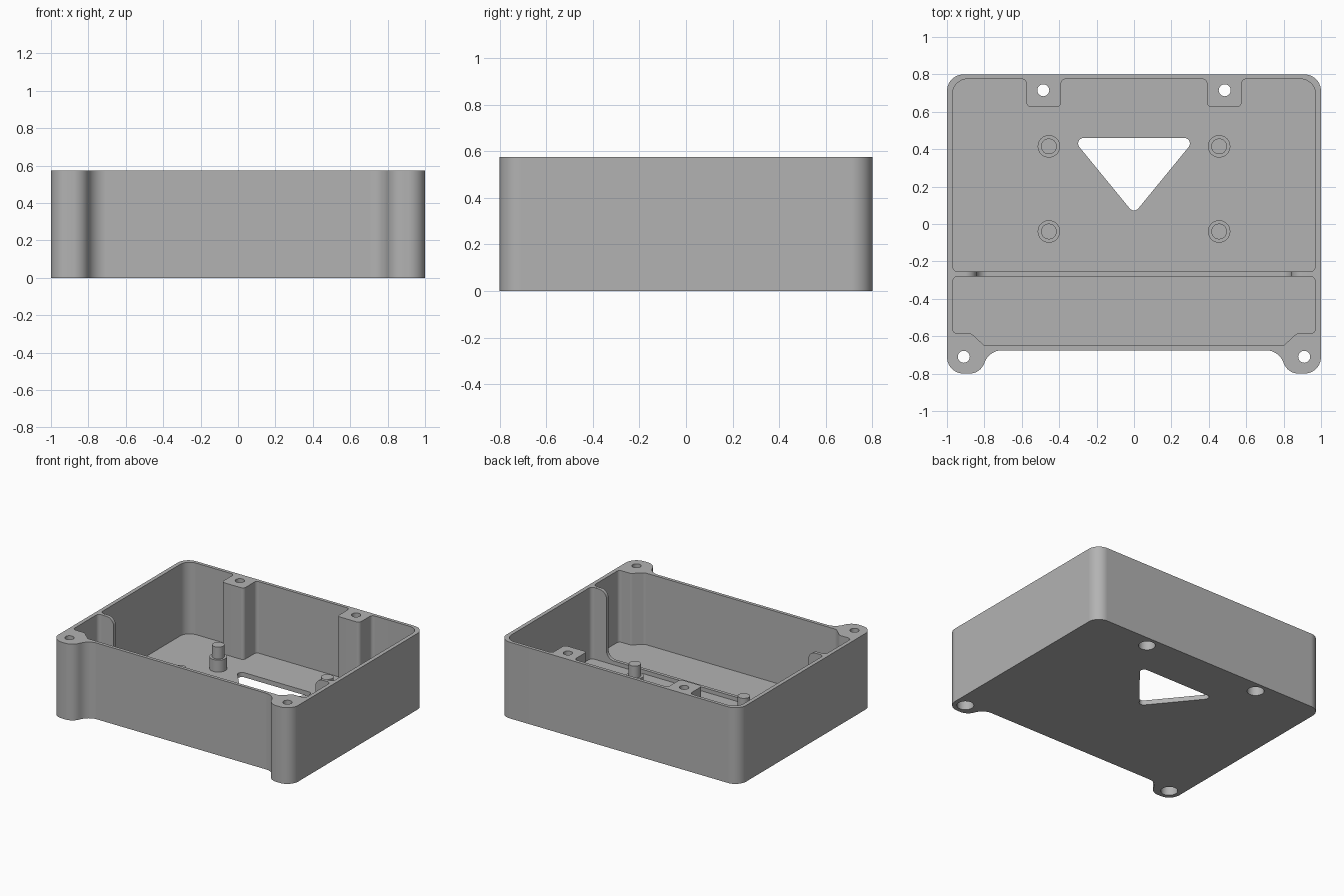
import bpy, bmesh, math
from mathutils import Vector

if "Cube" in bpy.data.objects:
    bpy.data.objects.remove(bpy.data.objects["Cube"])

H = 0.575       # case height
FLOOR = 0.035   # floor thickness

grey = bpy.data.materials.new("case_grey")
grey.use_nodes = True
grey.diffuse_color = (0.45, 0.45, 0.45, 1)
grey.node_tree.nodes["Principled BSDF"].inputs["Base Color"].default_value = (0.45, 0.45, 0.45, 1)


def rounded(corners, steps=12):
    """Polygon of (x, y, radius) corners with every corner filleted."""
    out = []
    for i, (x, y, r) in enumerate(corners):
        p = Vector((x, y))
        a = (Vector(corners[i - 1][:2]) - p).normalized()
        b = (Vector(corners[(i + 1) % len(corners)][:2]) - p).normalized()
        if r == 0:
            out.append(p)
            continue
        half = a.angle(b) / 2
        centre = p + (a + b).normalized() * (r / math.sin(half))
        reach = r / math.tan(half)
        start, end = p + a * reach - centre, p + b * reach - centre
        sweep = start.angle(end)
        for k in range(steps + 1):
            t = k / steps
            out.append(centre + (start * math.sin((1 - t) * sweep)
                                 + end * math.sin(t * sweep)) / math.sin(sweep))
    return out


def mirrored(half):
    """Complete a half outline by reflecting it across x = 0."""
    return half + [(-x, y, r) for x, y, r in reversed(half)]


def prism(name, points, low, high, along_y=False):
    """Extrude a flat outline along z, or an x-z outline along y."""
    bm = bmesh.new()
    put = (lambda p, h: (p.x, h, p.y)) if along_y else (lambda p, h: (p.x, p.y, h))
    face = bm.faces.new([bm.verts.new(put(p, low)) for p in points])
    top = bmesh.ops.extrude_face_region(bm, geom=[face])["geom"]
    shift = Vector((0, high - low, 0) if along_y else (0, 0, high - low))
    bmesh.ops.translate(bm, vec=shift, verts=[g for g in top if isinstance(g, bmesh.types.BMVert)])
    bmesh.ops.recalc_face_normals(bm, faces=bm.faces)
    mesh = bpy.data.meshes.new(name)
    bm.to_mesh(mesh)
    bm.free()
    mesh.materials.append(grey)
    obj = bpy.data.objects.new(name, mesh)
    bpy.context.collection.objects.link(obj)
    return obj


def disc(x, y, r, steps=40):
    return [Vector((x + r * math.cos(2 * math.pi * k / steps),
                    y + r * math.sin(2 * math.pi * k / steps))) for k in range(steps)]


def cut(body, cutter):
    """Subtract the cutter, bake the result and discard the cutter."""
    mod = body.modifiers.new("cut", 'BOOLEAN')
    mod.operation, mod.solver, mod.object = 'DIFFERENCE', 'EXACT', cutter
    bpy.context.view_layer.update()
    graph = bpy.context.evaluated_depsgraph_get()
    mesh = bpy.data.meshes.new_from_object(body.evaluated_get(graph))
    body.modifiers.clear()
    body.data = mesh
    bpy.data.objects.remove(cutter)


def finish(obj):
    bpy.ops.object.select_all(action='DESELECT')
    obj.select_set(True)
    bpy.context.view_layer.objects.active = obj
    bpy.ops.object.shade_smooth_by_angle(angle=math.radians(30))
    obj.modifiers.new("clean_normals", 'WEIGHTED_NORMAL').keep_sharp = True


# Outer block with two screw feet at the front
outline = mirrored([(0.77, -0.675, 0.1), (0.825, -0.8, 0.085), (1, -0.8, 0.09), (1, 0.8, 0.09)])
case = prism("case", rounded(outline), 0, H)

# Main compartment, leaving two screw bosses on the back wall
main = mirrored([(0.97, -0.255, 0.03), (0.97, 0.775, 0.08), (0.575, 0.775, 0.025),
                 (0.575, 0.625, 0.025), (0.39, 0.625, 0.025), (0.39, 0.775, 0.025)])
cut(case, prism("main_cutter", rounded(main), FLOOR, 0.8))

# Front compartment, narrowed around the feet
front = mirrored([(0.8, -0.65, 0.03), (0.87, -0.585, 0.03), (0.97, -0.585, 0.025),
                  (0.97, -0.28, 0.03)])
cut(case, prism("front_cutter", rounded(front), FLOOR, 0.8))

# Wide opening in the partition, leaving a low lip and rounded ends
opening = mirrored([(0.842, 0.065, 0.06), (0.842, H - 0.001, 0.06), (0.93, H - 0.001, 0), (0.93, 0.8, 0)])
cut(case, prism("opening_cutter", rounded(opening), -0.29, -0.245, along_y=True))

# Triangular window in the floor
window = [(0, 0.055, 0.03), (0.332, 0.46, 0.03), (-0.332, 0.46, 0.03)]
cut(case, prism("window_cutter", rounded(window), -0.1, 0.2))

# Screw holes, counterbored from below
for side in (-1, 1):
    for x, y in ((0.91, -0.71), (0.485, 0.715)):
        cut(case, prism("hole_cutter", disc(side * x, y, 0.032), -0.1, 0.8))
        cut(case, prism("counterbore_cutter", disc(side * x, y, 0.058), -0.1, 0.2))
finish(case)

# Board standoffs with locating pins
for side, label in ((-1, "right"), (1, "left")):
    for y, end in ((-0.04, "front"), (0.415, "back")):
        x = side * 0.455
        finish(prism(f"standoff_{end}_{label}", disc(x, y, 0.06), FLOOR - 0.005, 0.125))
        finish(prism(f"pin_{end}_{label}", disc(x, y, 0.042), 0.12, 0.215))
